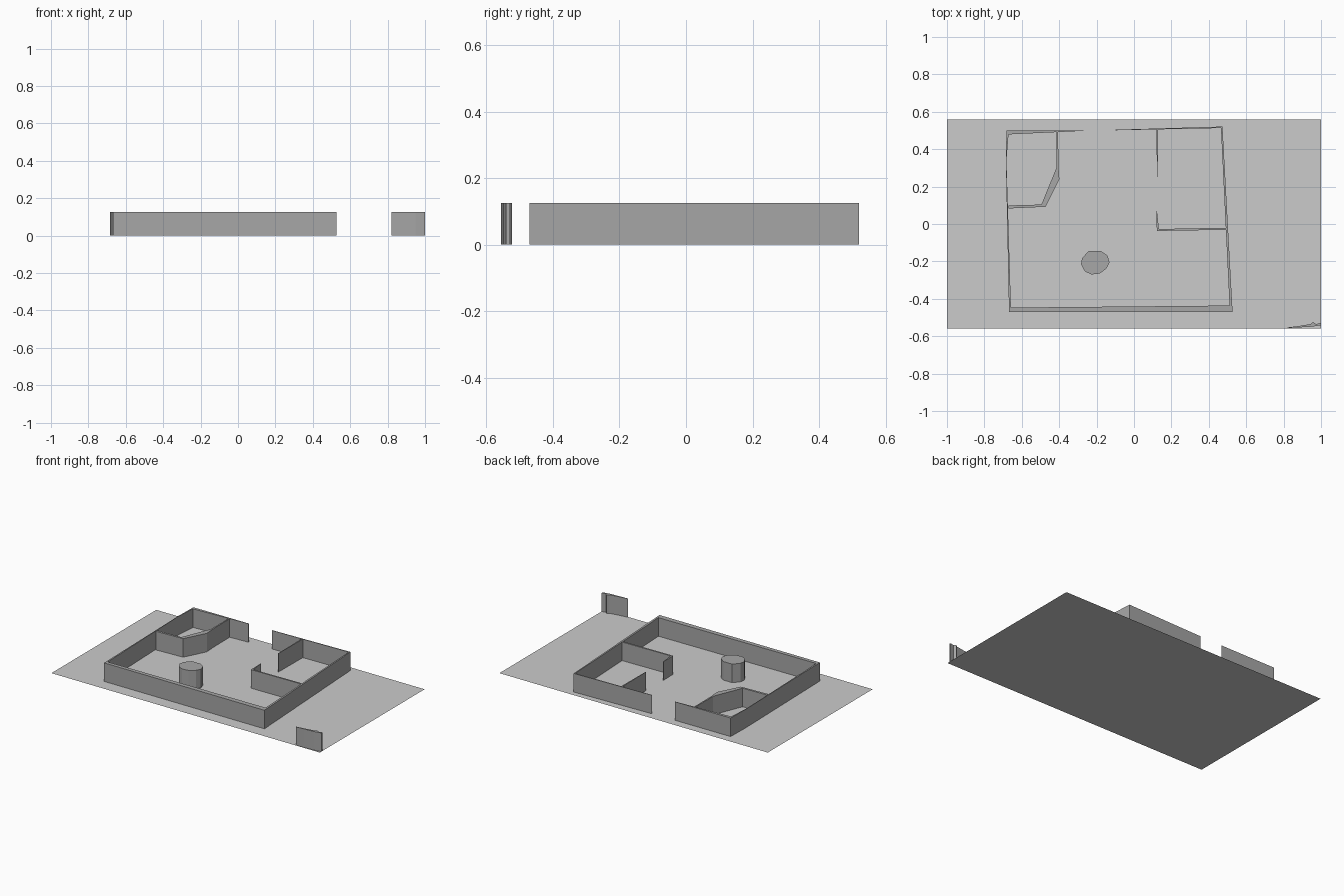
import bpy, bmesh

if "Cube" in bpy.data.objects:
    bpy.data.objects.remove(bpy.data.objects["Cube"])

HEIGHT = 0.125


def material(name, value):
    m = bpy.data.materials.new(name)
    m.diffuse_color = (value, value, value, 1)
    m.use_nodes = True
    m.node_tree.nodes["Principled BSDF"].inputs["Base Color"].default_value = m.diffuse_color
    return m


floor_grey = material("light_grey", 0.60)
wall_grey = material("mid_grey", 0.39)


def prism(name, outline, mat, height=HEIGHT):
    """Flat plan outline, raised to height (the floor closes the underside)."""
    bm = bmesh.new()
    area = sum(a[0] * b[1] - b[0] * a[1]
               for a, b in zip(outline, outline[1:] + outline[:1]))
    pts = outline if area > 0 else outline[::-1]
    top = [bm.verts.new((x, y, height)) for x, y in pts]
    bm.faces.new(top)
    if height > 0:
        low = [bm.verts.new((x, y, 0)) for x, y in pts]
        for i in range(len(pts)):
            j = (i + 1) % len(pts)
            bm.faces.new((low[i], low[j], top[j], top[i]))
    me = bpy.data.meshes.new(name)
    bm.to_mesh(me)
    bm.free()
    me.materials.append(mat)
    ob = bpy.data.objects.new(name, me)
    bpy.context.collection.objects.link(ob)
    return ob


def wall(name, outer, inner):
    """Wall between two plan lines drawn in the same direction."""
    return prism(name, outer + inner[::-1], wall_grey)


# Floor sheet
prism("floor", [(-1, -0.558), (1, -0.558), (1, 0.558), (-1, 0.558)], floor_grey, 0)

# Outer shell: back left, left, front, right, back right (doorway at the back)
wall("outer_wall",
     [(-0.27, 0.501), (-0.682, 0.499), (-0.685, 0.34), (-0.668, -0.471),
      (0.527, -0.471), (0.473, 0.521), (-0.099, 0.504)],
     [(-0.27, 0.498), (-0.671, 0.479), (-0.682, 0.34), (-0.658, -0.447),
      (0.511, -0.436), (0.465, 0.513), (-0.099, 0.501)])

# Back left room with an angled corner
wall("left_room_wall",
     [(-0.671, 0.083), (-0.473, 0.092), (-0.399, 0.238), (-0.404, 0.31), (-0.406, 0.492)],
     [(-0.671, 0.099), (-0.495, 0.104), (-0.414, 0.302), (-0.414, 0.31), (-0.414, 0.492)])

# Back right room with a doorway on its left side
wall("right_room_back_wall",
     [(0.120, 0.509), (0.123, 0.25)], [(0.129, 0.509), (0.126, 0.25)])
wall("right_room_front_wall",
     [(0.120, 0.07), (0.122, -0.037), (0.496, -0.031)],
     [(0.123, 0.07), (0.133, -0.027), (0.494, -0.020)])

# Irregular pillar
prism("pillar",
      [(-0.243, -0.144), (-0.179, -0.144), (-0.142, -0.168), (-0.131, -0.206),
       (-0.147, -0.238), (-0.184, -0.265), (-0.227, -0.270), (-0.262, -0.254),
       (-0.283, -0.216), (-0.278, -0.184)], wall_grey)

# Jagged fragment in the front right corner
wall("corner_fragment",
     [(0.82, -0.556), (0.88, -0.553), (0.95, -0.549), (0.97, -0.546), (1.0, -0.541)],
     [(0.82, -0.553), (0.885, -0.545), (0.944, -0.535), (0.958, -0.524),
      (0.972, -0.535), (1.0, -0.529)])
